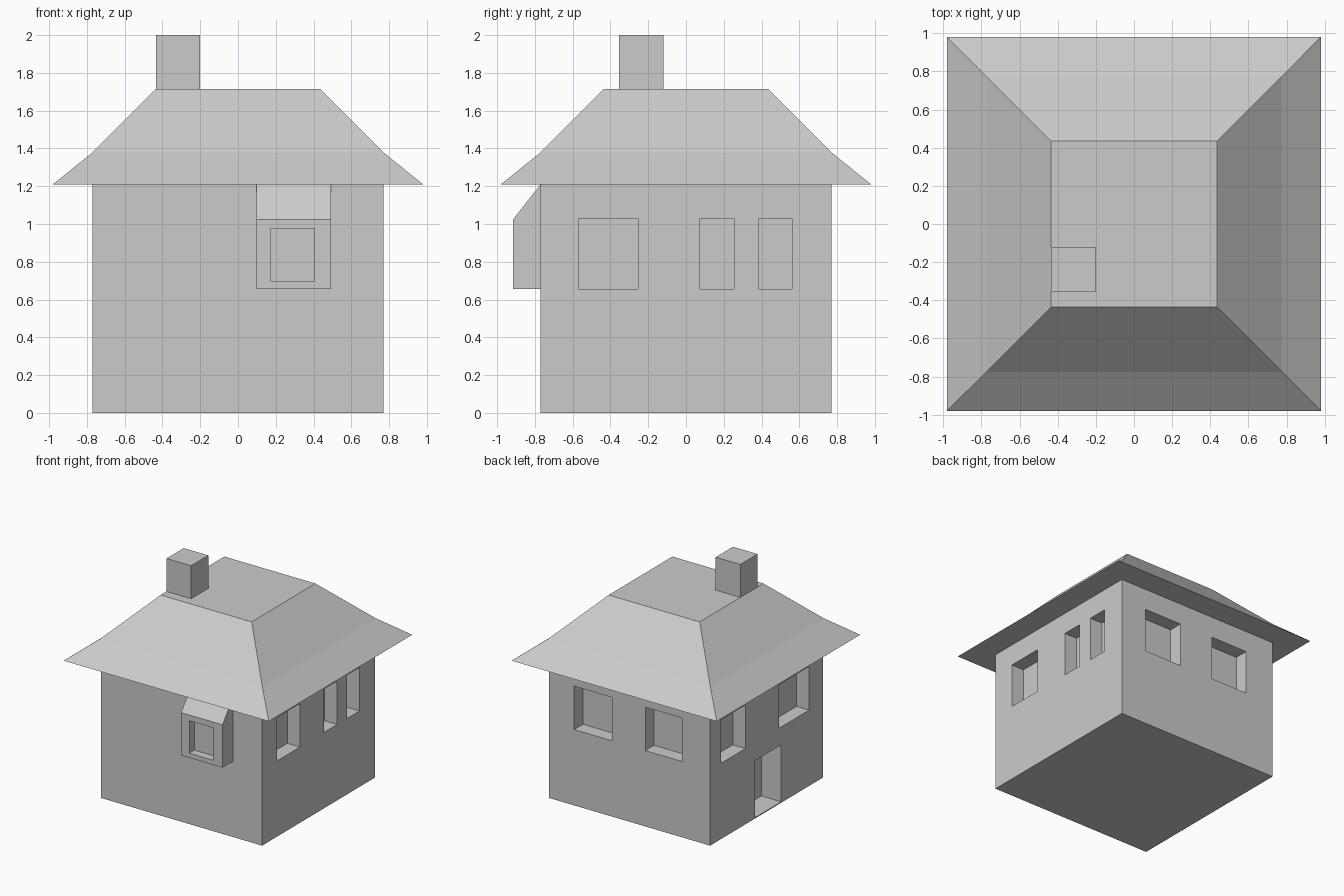
import bpy

if "Cube" in bpy.data.objects:
    bpy.data.objects.remove(bpy.data.objects["Cube"])


def mesh_object(name, verts, faces):
    me = bpy.data.meshes.new(name)
    me.from_pydata(verts, [], faces)
    me.update()
    ob = bpy.data.objects.new(name, me)
    bpy.context.collection.objects.link(ob)
    return ob


def boxes(name, bounds):
    """One mesh made of boxes given as (x0, x1, y0, y1, z0, z1)."""
    verts, faces = [], []
    for x0, x1, y0, y1, z0, z1 in bounds:
        n = len(verts)
        verts += [(x, y, z) for z in (z0, z1)
                  for x, y in ((x0, y0), (x1, y0), (x1, y1), (x0, y1))]
        faces += [[n + i for i in f] for f in (
            (3, 2, 1, 0), (4, 5, 6, 7), (0, 1, 5, 4),
            (1, 2, 6, 5), (2, 3, 7, 6), (3, 0, 4, 7))]
    return mesh_object(name, verts, faces)


def cut(target, cutter):
    mod = target.modifiers.new("recesses", "BOOLEAN")
    mod.operation = "DIFFERENCE"
    mod.solver = "EXACT"
    mod.object = cutter
    cutter.hide_render = True
    cutter.hide_set(True)


W = 0.77           # half width of the walls
DEPTH = 0.12       # window recess depth
OUT = W + 0.1
EAVE = 1.21
SILL, HEAD = 0.655, 1.03

# Walls with recessed windows and door
walls = boxes("walls", [(-W, W, -W, W, 0, EAVE)])
openings = []
for a, b in ((-0.57, -0.255), (0.075, 0.255), (0.385, 0.56)):    # right side
    openings.append((W - DEPTH, OUT, a, b, SILL, HEAD))
for a, b in ((-0.50, -0.15), (0.17, 0.53)):                      # back
    openings.append((a, b, W - DEPTH, OUT, SILL, HEAD))
for a, b in ((-0.58, -0.17), (0.29, 0.62)):                      # left side
    openings.append((-OUT, -W + DEPTH, a, b, SILL, HEAD))
openings.append((-OUT, -W + 0.19, -0.20, 0.157, 0.008, 0.50))    # door
cut(walls, boxes("wall_cutter", openings))

# Bay window: side profile (y, z) extruded along x
profile = [(-W, SILL), (-W, EAVE), (-0.915, 1.025), (-0.915, SILL)]
verts = [(x, y, z) for x in (0.097, 0.493) for y, z in profile]
faces = [(3, 2, 1, 0), (4, 5, 6, 7)]
faces += [(i, (i + 1) % 4, (i + 1) % 4 + 4, i + 4) for i in range(4)]
bay = mesh_object("bay_window", verts, faces)
cut(bay, boxes("bay_cutter", [(0.175, 0.405, -1.0, -0.845, 0.695, 0.975)]))

# Flared hip roof with flat top: stacked square rings (half width, z)
rings = [(0.98, EAVE), (0.775, 1.375), (0.435, 1.715)]
verts = [(sx * r, sy * r, z) for r, z in rings
         for sx, sy in ((-1, -1), (1, -1), (1, 1), (-1, 1))]
faces = [(3, 2, 1, 0), (8, 9, 10, 11)]
for k in (0, 4):
    faces += [(k + i, k + (i + 1) % 4, k + 4 + (i + 1) % 4, k + 4 + i)
              for i in range(4)]
mesh_object("roof", verts, faces)

# Chimney
boxes("chimney", [(-0.435, -0.20, -0.355, -0.12, 1.715, 2.0)])
